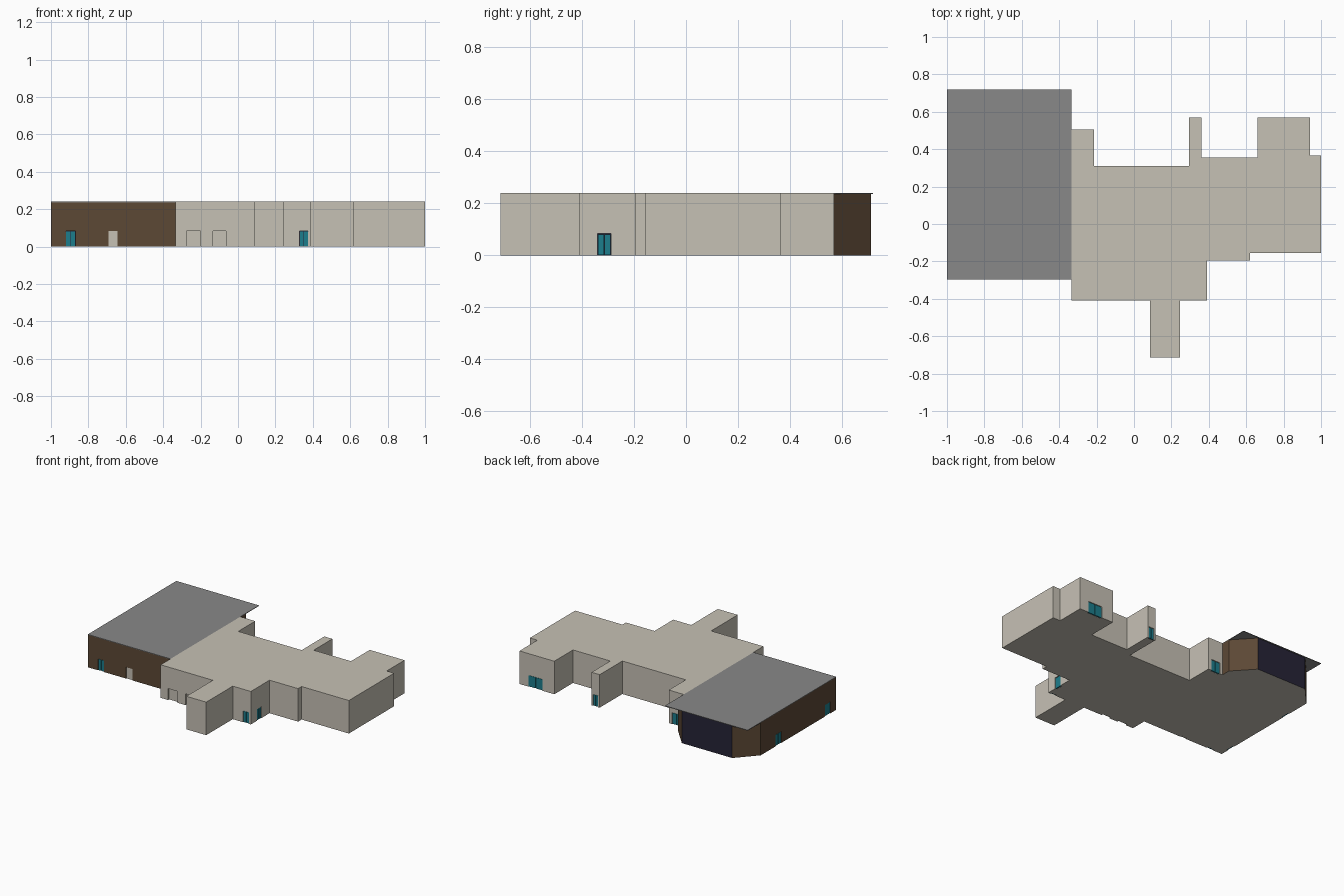
import bpy, bmesh, math
from mathutils import Matrix, Vector

cube = bpy.data.objects.get("Cube")
if cube:
    bpy.data.objects.remove(cube, do_unlink=True)

HEIGHT = 0.24
DOOR_H = 0.083
RECESS = 0.012


def material(name, rgb):
    m = bpy.data.materials.new(name)
    m.use_nodes = True
    m.diffuse_color = (*rgb, 1)
    m.node_tree.nodes["Principled BSDF"].inputs["Base Color"].default_value = (*rgb, 1)
    return m


BEIGE = material("beige_plaster", (0.565, 0.533, 0.462))
BROWN = material("brown_cladding", (0.107, 0.065, 0.036))
GRAY = material("gray_roofing", (0.246, 0.246, 0.246))
TEAL = material("teal_door", (0.012, 0.205, 0.262))
NAVY = material("dark_navy", (0.019, 0.017, 0.037))


def finish(name, bm, *mats):
    bmesh.ops.recalc_face_normals(bm, faces=bm.faces)
    mesh = bpy.data.meshes.new(name)
    bm.to_mesh(mesh)
    bm.free()
    ob = bpy.data.objects.new(name, mesh)
    bpy.context.collection.objects.link(ob)
    for m in mats:
        mesh.materials.append(m)
    return ob


def prism(name, outline, z0, z1, *mats):
    """Extrude a plan outline upward."""
    bm = bmesh.new()
    base = bm.faces.new([bm.verts.new((x, y, z0)) for x, y in outline])
    top = bmesh.ops.extrude_face_region(bm, geom=[base])["geom"]
    verts = [g for g in top if isinstance(g, bmesh.types.BMVert)]
    bmesh.ops.translate(bm, verts=verts, vec=(0, 0, z1 - z0))
    return finish(name, bm, *mats)


def box(bm, place, x0, x1, y0, y1, z0, z1):
    size = Matrix.Diagonal((x1 - x0, y1 - y0, z1 - z0, 1))
    mid = Matrix.Translation(((x0 + x1) / 2, (y0 + y1) / 2, (z0 + z1) / 2))
    bmesh.ops.create_cube(bm, size=1, matrix=place @ mid @ size)


def placement(x, y, angle):
    """Local frame on a wall: local -y points out of the wall."""
    return Matrix.Translation((x, y, 0)) @ Matrix.Rotation(math.radians(angle), 4, "Z")


def cut_openings(wall, openings):
    """Sink shallow door openings into a wall."""
    bm = bmesh.new()
    for _, x, y, angle, w, _ in openings:
        box(bm, placement(x, y, angle), -w / 2, w / 2, -0.02, RECESS, -0.02, DOOR_H)
    cutter = finish("opening_cutter", bm)
    cutter.hide_render = True
    mod = wall.modifiers.new("openings", "BOOLEAN")
    mod.operation = "DIFFERENCE"
    mod.solver = "EXACT"
    mod.object = cutter
    bpy.context.view_layer.objects.active = wall
    bpy.ops.object.modifier_apply(modifier=mod.name)
    bpy.data.objects.remove(cutter, do_unlink=True)


def add_door(name, x, y, angle, w, mat):
    """Two door leaves in front of a dark backing plate."""
    place = placement(x, y, angle)
    if mat is TEAL:
        bm = bmesh.new()
        box(bm, place, -w / 2, w / 2, RECESS - 0.003, RECESS, 0.001, DOOR_H)
        finish(name + "_backing", bm, NAVY)
    bm = bmesh.new()
    gap = 0.0015 if mat is TEAL else 0
    for a, b in ((-w / 2 + gap, -gap), (gap, w / 2 - gap)):
        box(bm, place, a, b, 0.003, RECESS - 0.002, 0.001, DOOR_H - 2 * gap)
    finish(name, bm, mat)


# Main wing
wing = prism("main_wing", [
    (-0.335, -0.41), (0.085, -0.41), (0.085, -0.715), (0.245, -0.715),
    (0.245, -0.41), (0.39, -0.41), (0.39, -0.195), (0.62, -0.195),
    (0.62, -0.155), (1, -0.155), (1, 0.365), (0.94, 0.365), (0.94, 0.57),
    (0.66, 0.57), (0.66, 0.355), (0.36, 0.355), (0.36, 0.57), (0.295, 0.57),
    (0.295, 0.31), (-0.215, 0.31), (-0.215, 0.505), (-0.335, 0.505)],
    0, HEIGHT, BEIGE)

# Hall with clipped back corners, dark back wall and pale floor
hall = prism("hall", [
    (-1, -0.295), (-0.335, -0.295), (-0.335, 0.57), (-0.465, 0.712),
    (-0.87, 0.712), (-1, 0.57)], 0, HEIGHT - 0.004, BROWN, NAVY, BEIGE)
for face in hall.data.polygons:
    if face.normal.y > 0.9:
        face.material_index = 1
    elif face.normal.z < -0.9:
        face.material_index = 2

# Flat hall roof overhanging the clipped corners
prism("hall_roof", [(-1, -0.297), (-0.335, -0.297), (-0.335, 0.72), (-1, 0.72)],
      HEIGHT - 0.004, HEIGHT, GRAY)

# Openings: name, position, wall angle, width, leaf material
wing_openings = [
    ("front_entry_door", 0.352, -0.41, 0, 0.046, TEAL),
    ("side_entry_door", 0.39, -0.315, 90, 0.052, TEAL),
    ("back_wide_door", 0.812, 0.57, 180, 0.115, TEAL),
    ("back_narrow_door", 0.328, 0.57, 180, 0.042, TEAL),
    ("back_corner_door", -0.277, 0.505, 180, 0.07, TEAL),
    ("front_alcove_a", -0.238, -0.41, 0, 0.075, None),
    ("front_alcove_b", -0.1, -0.41, 0, 0.07, None),
]
hall_openings = [
    ("hall_front_door", -0.895, -0.295, 0, 0.05, TEAL),
    ("hall_pale_door", -0.668, -0.295, 0, 0.05, BEIGE),
    ("hall_side_door_back", -1, 0.365, -90, 0.065, TEAL),
    ("hall_side_door_front", -1, -0.2, -90, 0.06, TEAL),
]
for wall, openings in ((wing, wing_openings), (hall, hall_openings)):
    cut_openings(wall, openings)
    for opening in openings:
        if opening[-1]:
            add_door(*opening)
